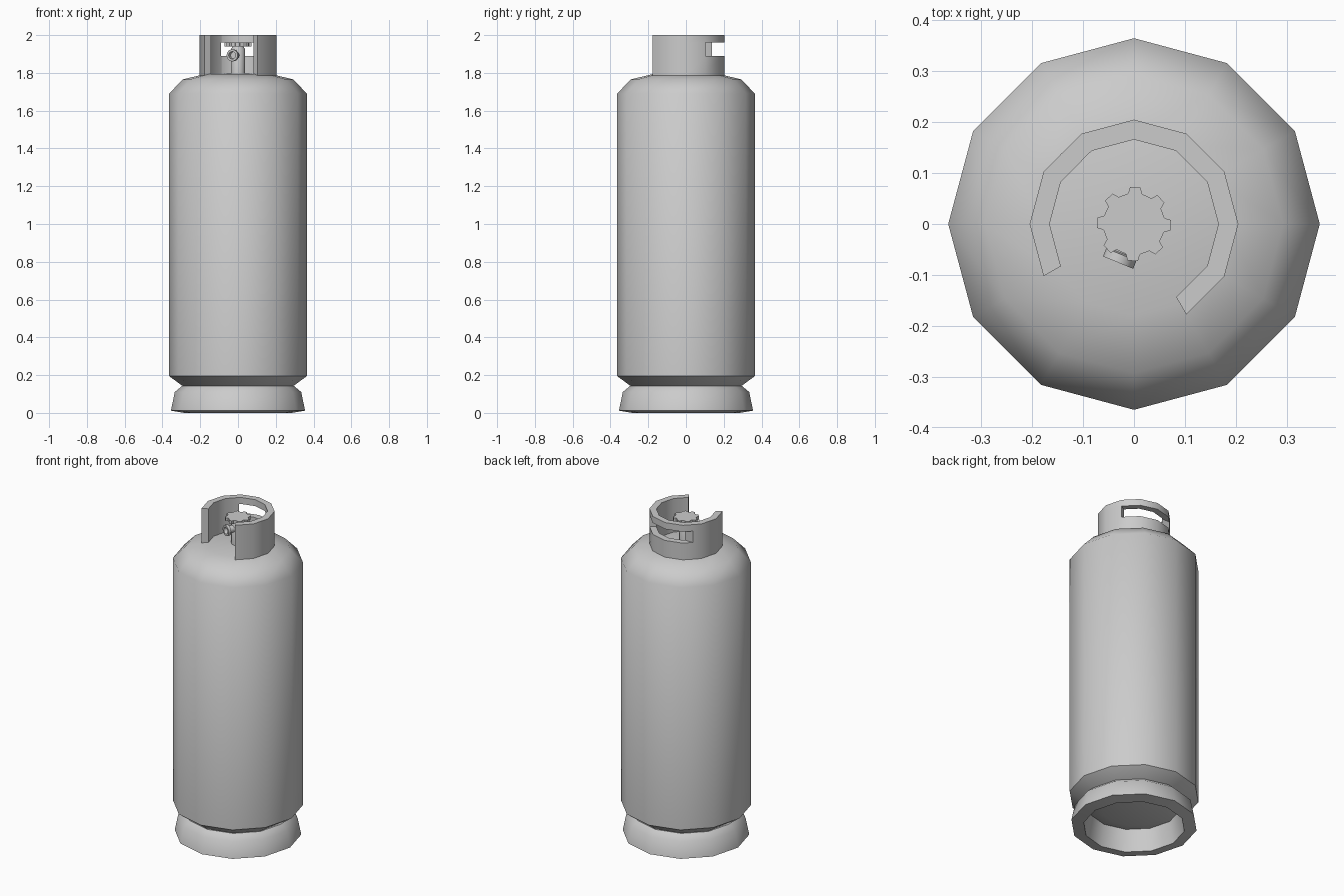
import bpy, bmesh, math
from mathutils import Matrix, Vector

if "Cube" in bpy.data.objects:
    bpy.data.objects.remove(bpy.data.objects["Cube"])


def finish(name, bm, angle=50):
    bmesh.ops.recalc_face_normals(bm, faces=bm.faces[:])
    me = bpy.data.meshes.new(name)
    bm.to_mesh(me)
    bm.free()
    ob = bpy.data.objects.new(name, me)
    bpy.context.collection.objects.link(ob)
    bpy.ops.object.select_all(action='DESELECT')
    ob.select_set(True)
    bpy.context.view_layer.objects.active = ob
    bpy.ops.object.shade_smooth_by_angle(angle=math.radians(angle))
    return ob


def lathe(name, profile, sides=12, closed=False, matrix=Matrix(), angle=50):
    """Spin (radius, height) points around z; radius 0 becomes a pole."""
    bm = bmesh.new()
    rings = []
    for r, z in profile:
        if r == 0:
            rings.append([bm.verts.new((0, 0, z))] * sides)
        else:
            rings.append([bm.verts.new((r * math.cos(2 * math.pi * i / sides),
                                        r * math.sin(2 * math.pi * i / sides), z))
                          for i in range(sides)])
    pairs = list(zip(rings, rings[1:]))
    if closed:
        pairs.append((rings[-1], rings[0]))
    for a, b in pairs:
        for i in range(sides):
            j = (i + 1) % sides
            bm.faces.new(list(dict.fromkeys((a[i], a[j], b[j], b[i]))))
    bm.transform(matrix)
    return finish(name, bm, angle)


# Tank body with domed ends
lathe("tank_body", [(0, 0.10), (0.18, 0.11), (0.29, 0.14), (0.365, 0.195),
                    (0.365, 1.69), (0.293, 1.765), (0.18, 1.793), (0, 1.797)])

# Flared foot ring, open underneath
lathe("foot_ring", [(0.355, 0.012), (0.335, 0.11), (0.297, 0.142),
                    (0.26, 0.135), (0.285, 0.0)], closed=True)

# Guard collar: stations of (outer, inner) points, three height bands, window cut out at the back
def station(deg):
    d = Vector((math.cos(math.radians(deg)), math.sin(math.radians(deg))))
    return d * 0.205, d * 0.166

stations = [station(a) for a in range(-60, 121, 30)]
stations.append((Vector((-0.143, 0.138)), Vector((-0.089, 0.138))))
stations += [station(a) for a in range(150, 211, 30)]
levels = [1.785, 1.89, 1.96, 2.0]
cells = {(i, k) for i in range(len(stations) - 1) for k in range(3)
         if not (k == 1 and 3 <= i <= 6)}
bm = bmesh.new()
V = {(i, s, k): bm.verts.new((*stations[i][s], levels[k]))
     for i in range(len(stations)) for s in (0, 1) for k in range(4)}
for i, k in cells:
    for s in (0, 1):
        bm.faces.new([V[i, s, k], V[i + 1, s, k], V[i + 1, s, k + 1], V[i, s, k + 1]])
    for dk in (0, 1):
        if (i, k - 1 + 2 * dk) not in cells:
            bm.faces.new([V[i, 0, k + dk], V[i + 1, 0, k + dk],
                          V[i + 1, 1, k + dk], V[i, 1, k + dk]])
    for di in (0, 1):
        if (i - 1 + 2 * di, k) not in cells:
            bm.faces.new([V[i + di, 0, k], V[i + di, 1, k],
                          V[i + di, 1, k + 1], V[i + di, 0, k + 1]])
loose = [v for v in bm.verts if not v.link_faces]
bmesh.ops.delete(bm, geom=loose, context='VERTS')
finish("guard_collar", bm, 40)

# Valve stem
lathe("valve_stem", [(0, 1.78), (0.038, 1.78), (0.038, 1.925), (0.025, 1.945), (0, 1.945)])

# Toothed handwheel
bm = bmesh.new()
ring = []
for t in range(8):
    for off, r in ((-13, 0.061), (-8, 0.073), (8, 0.073), (13, 0.061)):
        a = math.radians(45 * t - 2 + off)
        ring.append(bm.verts.new((r * math.cos(a), r * math.sin(a), 1.941)))
face = bm.faces.new(ring)
top = bmesh.ops.extrude_face_region(bm, geom=[face])["geom"]
bmesh.ops.translate(bm, vec=(0, 0, 0.02),
                    verts=[g for g in top if isinstance(g, bmesh.types.BMVert)])
if not face.is_valid or len([f for f in bm.faces if len(f.verts) == 32]) < 2:
    bm.faces.new(ring)
finish("handwheel", bm, 30)

# Gas outlet pointing forward and slightly left, with a hollow flange
direction = Vector((-0.38, -0.92, 0)).normalized()
place = Matrix.Translation((0, 0, 1.893)) @ direction.to_track_quat('Z', 'Y').to_matrix().to_4x4()
lathe("gas_outlet", [(0, 0.0), (0.021, 0.0), (0.021, 0.062), (0.032, 0.065), (0.032, 0.082),
                     (0.02, 0.082), (0.018, 0.06), (0, 0.06)], matrix=place, angle=40)
